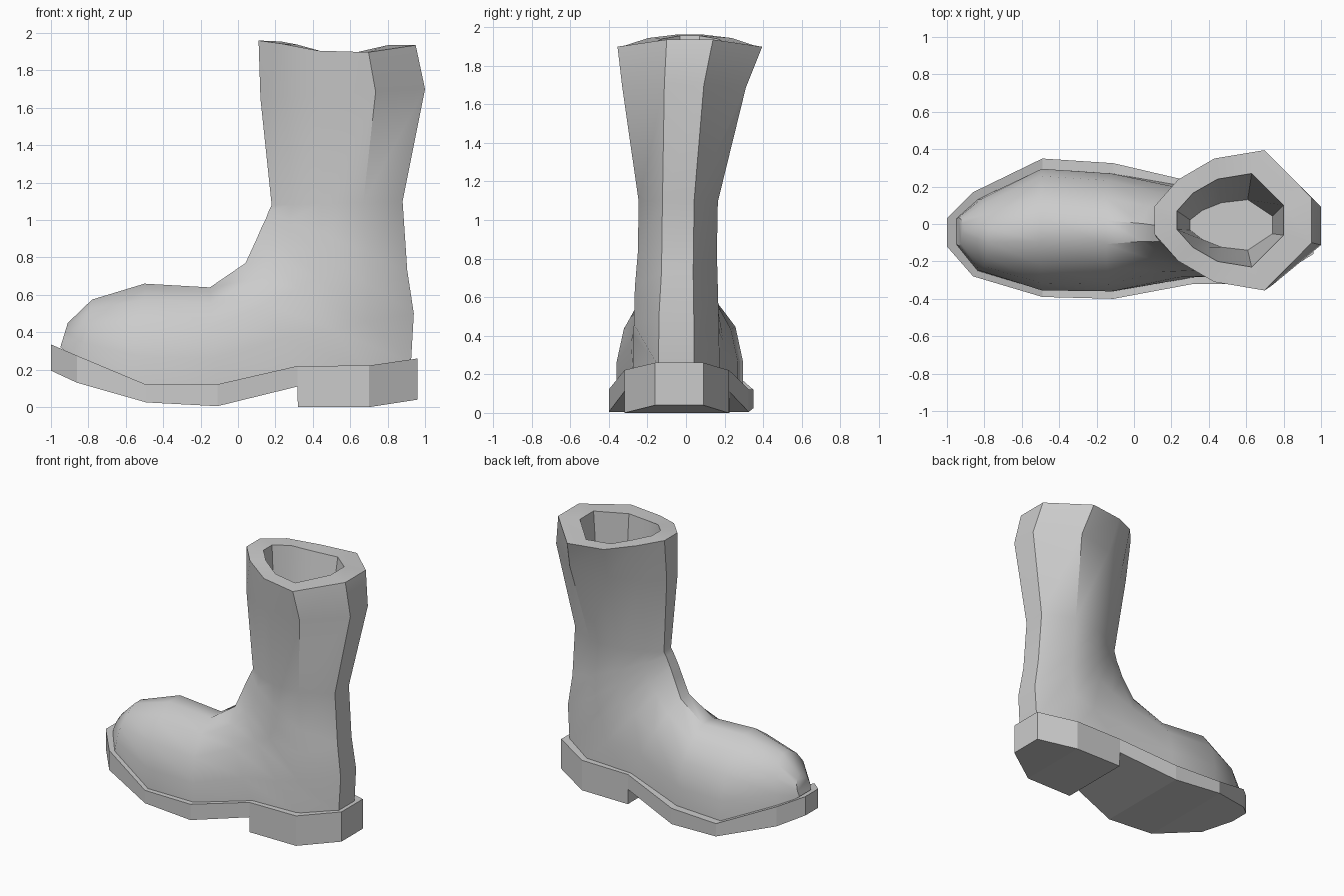
import bpy, bmesh, math

if "Cube" in bpy.data.objects:
    bpy.data.objects.remove(bpy.data.objects["Cube"])


def loft(name, rings, smooth=False):
    """Skin a list of equal-length point rings and cap both ends."""
    bm = bmesh.new()
    loops = [[bm.verts.new(p) for p in ring] for ring in rings]
    n = len(loops[0])
    for a, b in zip(loops, loops[1:]):
        for i in range(n):
            j = (i + 1) % n
            bm.faces.new((a[i], a[j], b[j], b[i]))
    bm.faces.new(loops[0])
    bm.faces.new(loops[-1])
    bmesh.ops.recalc_face_normals(bm, faces=bm.faces)
    mesh = bpy.data.meshes.new(name)
    bm.to_mesh(mesh)
    bm.free()
    ob = bpy.data.objects.new(name, mesh)
    bpy.context.collection.objects.link(ob)
    if smooth:
        bpy.ops.object.select_all(action='DESELECT')
        bpy.context.view_layer.objects.active = ob
        ob.select_set(True)
        bpy.ops.object.shade_smooth_by_angle(angle=math.radians(38))
    return ob


def section(px, pz, dx, dz, w, yc, base, sag=0):
    """Ten-sided section from the sole/back point P to the instep/shin point D."""
    half = [(base, 0), (1, .30), (.88, .62), (.58, .85), (.2, 1)]
    drop = [0, 1, 1, .3, 0]
    ring = []
    for side in (1, -1):
        pts = []
        for (y, u), s in zip(half, drop):
            pts.append((px + (dx - px) * u, yc + side * y * w,
                        pz + (dz - pz) * u - sag * s))
        ring += pts if side == 1 else pts[::-1]
    return ring


# Sole and stepped heel: x, y min, y max, bottom z, top z
sole = [
    (-1.00, -.12, .03, .195, .335),
    (-.86, -.28, .17, .13, .275),
    (-.49, -.39, .35, .025, .12),
    (-.11, -.40, .325, .005, .122),
    (.318, -.32, .225, .11, .22),
    (.32, -.32, .225, 0, .22),
    (.70, -.32, .22, 0, .222),
    (.96, -.16, .09, .04, .26),
]
loft("sole", [[(x, a, b), (x, c, b), (x, c, t), (x, a, t)]
              for x, a, c, b, t in sole])

# Upper: sections fan from the toe round the heel and up the shaft,
# then turn over the rim and down to the inner floor
upper = [
    (-.95, .32, -.91, .45, .075, -.04, .9),
    (-.84, .24, -.78, .575, .19, -.06, 1),
    (-.49, .10, -.50, .66, .325, -.03, 1),
    (-.11, .10, -.15, .64, .315, -.045, 1),
    (.32, .20, .04, .77, .24, -.045, 1),
    (.69, .20, .10, .90, .225, -.05, 1),
    (.925, .24, .13, .97, .22, -.05, .42),
    (.94, .50, .15, 1.01, .215, -.05, .42),
    (.905, .73, .165, 1.05, .205, -.045, .4),
    (.88, 1.10, .18, 1.08, .205, -.04, .4),
    (1.00, 1.70, .12, 1.65, .32, -.01, .32),
    (.95, 1.935, .11, 1.96, .375, .02, .32, .045),
    (.80, 1.935, .23, 1.955, .25, .02, .32, .045),
    (.74, 1.10, .30, 1.10, .135, -.005, .35),
]
loft("boot_upper", [section(*s) for s in upper], smooth=True)
